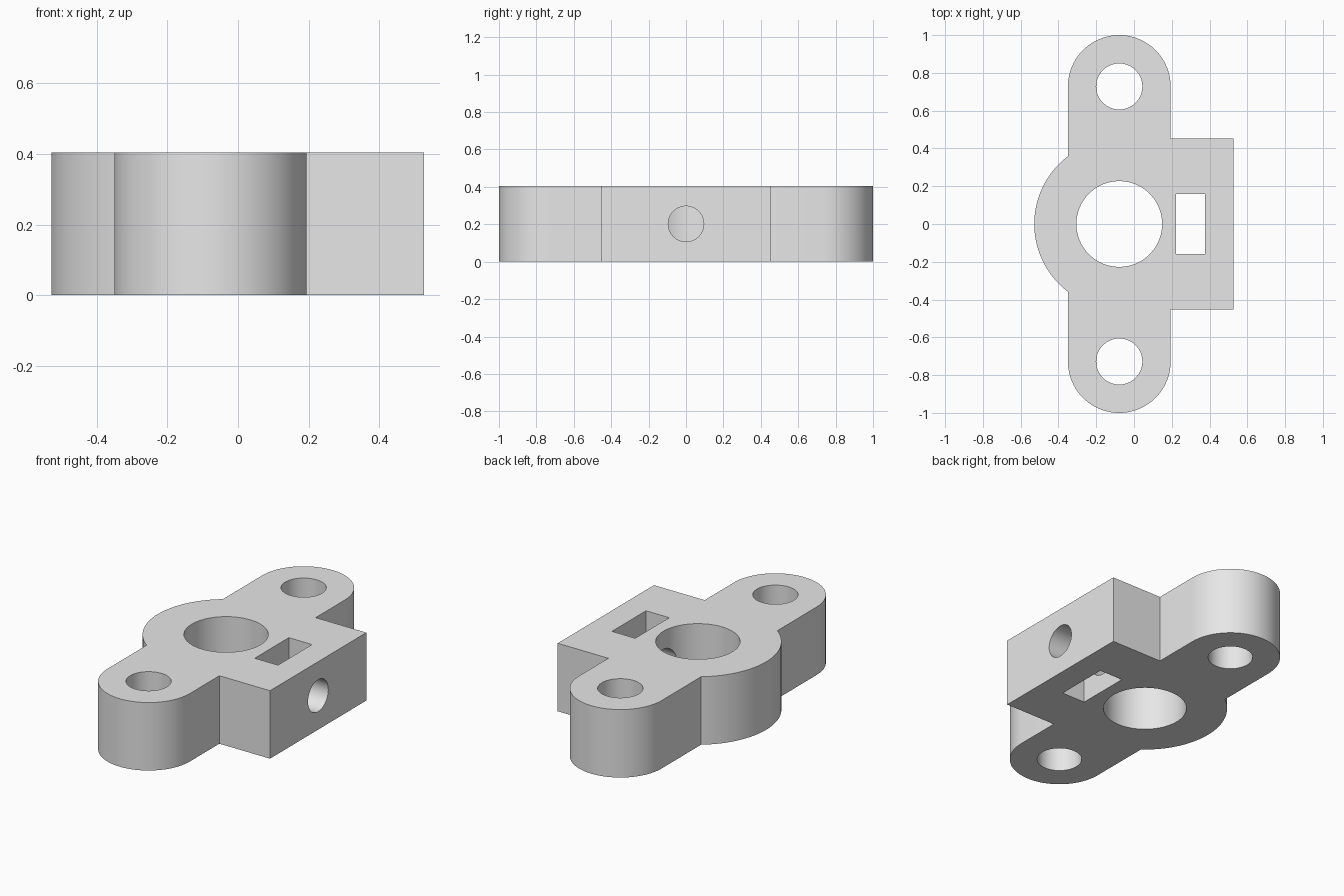
import bpy, bmesh, math

if "Cube" in bpy.data.objects:
    bpy.data.objects.remove(bpy.data.objects["Cube"], do_unlink=True)

HEIGHT = 0.404
CX = -0.078            # shared axis of hub and ears
HUB_R, BORE_R = 0.45, 0.227
EAR_R, EAR_Y, BOLT_R = 0.272, 0.728, 0.122
BLOCK_X, BLOCK_Y = 0.527, 0.452

grey = bpy.data.materials.new("light grey")
grey.use_nodes = True
grey.diffuse_color = (0.8, 0.8, 0.8, 1)
grey.node_tree.nodes["Principled BSDF"].inputs["Base Color"].default_value = (0.8, 0.8, 0.8, 1)


def arc(cx, cy, r, start, end, n):
    return [(cx + r * math.cos(start + (end - start) * i / n),
             cy + r * math.sin(start + (end - start) * i / n)) for i in range(n + 1)]


def prism(name, points, z0, z1):
    """Extrude a flat outline from z0 to z1."""
    bm = bmesh.new()
    face = bm.faces.new([bm.verts.new((x, y, z0)) for x, y in points])
    top = bmesh.ops.extrude_face_region(bm, geom=[face])["geom"]
    bmesh.ops.translate(bm, vec=(0, 0, z1 - z0),
                        verts=[v for v in top if isinstance(v, bmesh.types.BMVert)])
    bmesh.ops.recalc_face_normals(bm, faces=bm.faces)
    mesh = bpy.data.meshes.new(name)
    bm.to_mesh(mesh)
    bm.free()
    obj = bpy.data.objects.new(name, mesh)
    bpy.context.collection.objects.link(obj)
    mesh.materials.append(grey)
    return obj


def circle(cx, cy, r, n=64):
    return arc(cx, cy, r, 0, 2 * math.pi, n)[:-1]


# Outline: block corner, rounded ear, half of the hub; the other half is mirrored
hub_start = math.acos(-EAR_R / HUB_R)
half = [(BLOCK_X, BLOCK_Y), (CX + EAR_R, BLOCK_Y)]
half += arc(CX, EAR_Y, EAR_R, 0, math.pi, 40)
half += arc(CX, 0, HUB_R, hub_start, math.pi, 24)
outline = half + [(x, -y) for x, y in reversed(half[:-1])]
body = prism("bracket_body", outline, 0, HEIGHT)

# Cutters: bore, bolt holes, nut slot and the set screw hole
low, high = -0.1, HEIGHT + 0.1
cutters = [prism("bore_cutter", circle(CX, 0, BORE_R, 80), low, high)]
for side, label in ((-1, "front"), (1, "back")):
    cutters.append(prism(label + "_bolt_cutter", circle(CX, side * EAR_Y, BOLT_R), low, high))
slot = [(0.222, -0.16), (0.375, -0.16), (0.375, 0.16), (0.222, 0.16)]
cutters.append(prism("nut_slot_cutter", slot, low, high))
screw = prism("screw_hole_cutter", circle(0, 0, 0.095), 0, 0.7)
screw.rotation_euler = (0, math.pi / 2, 0)
screw.location = (CX, 0, HEIGHT / 2)
cutters.append(screw)

bpy.context.view_layer.objects.active = body
for cutter in cutters:
    mod = body.modifiers.new(cutter.name, 'BOOLEAN')
    mod.operation = 'DIFFERENCE'
    mod.solver = 'EXACT'
    mod.object = cutter
    bpy.context.view_layer.update()
    bpy.ops.object.modifier_apply(modifier=mod.name)
for cutter in cutters:
    bpy.data.objects.remove(cutter, do_unlink=True)

# Smooth round walls, crisp edges
bpy.ops.object.select_all(action='DESELECT')
body.select_set(True)
bpy.ops.object.shade_smooth_by_angle(angle=math.radians(30))
